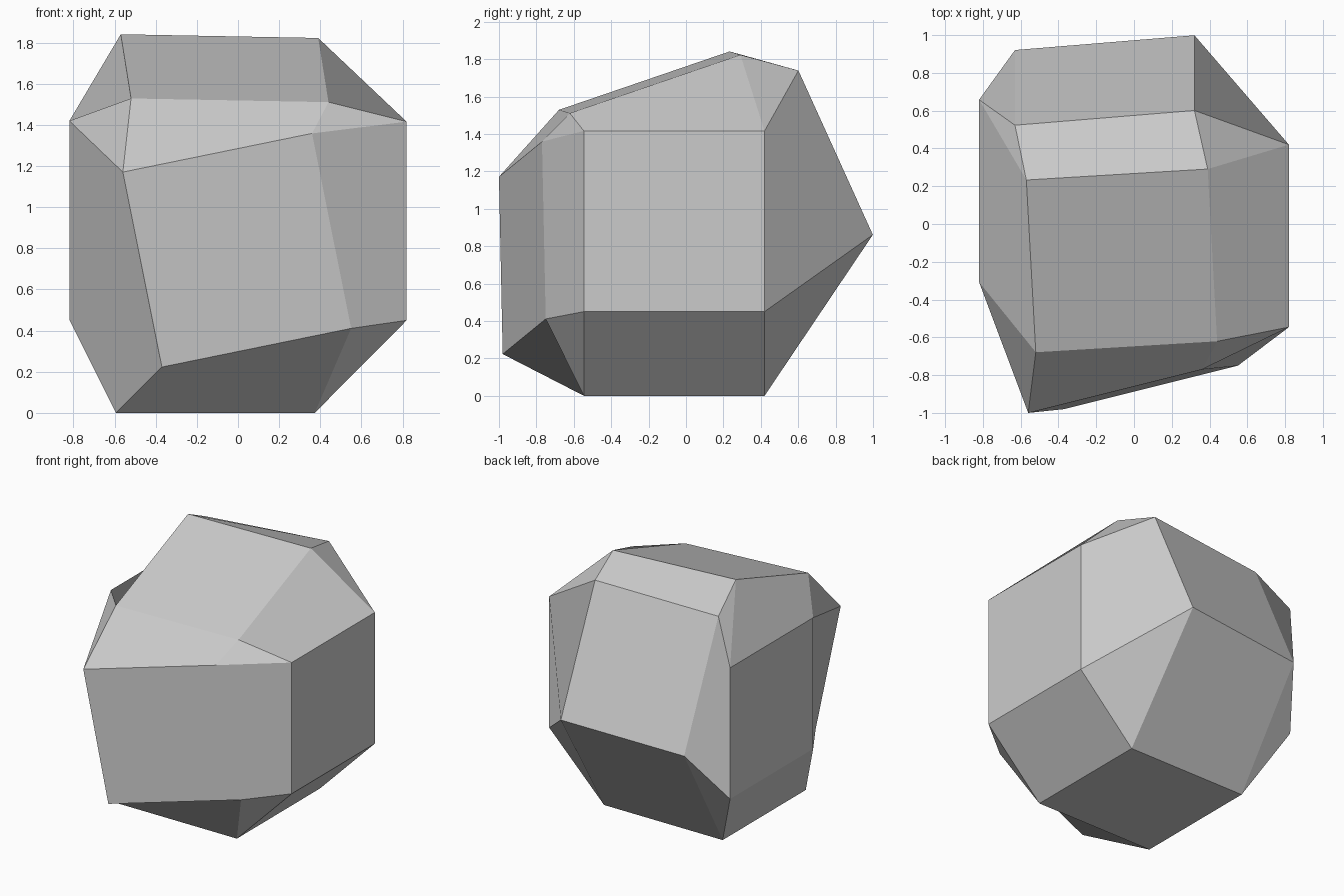
import bpy
import bmesh
from itertools import product
from mathutils import Vector

cube = bpy.data.objects.get("Cube")
if cube:
    bpy.data.objects.remove(cube, do_unlink=True)

# Six tilted square panels: (axis, side) -> centre and two half-edge vectors,
# the vectors running along the other two axes in x, y, z order
H = 0.483
PANELS = {
    (2, 1): ((-.065, -.194, 1.676), (.48, .029, -.009), (-.025, .456, .156)),
    (2, -1): ((-.11, -.063, 0), (H, 0, 0), (0, H, 0)),
    (1, -1): ((-.005, -.875, .791), (.46, .115, .094), (-.095, -.01, .474)),
    (1, 1): ((-.155, .761, 1.279), (.475, .039, .021), (0, -.199, .439)),
    (0, 1): ((.82, -.063, .933), (0, H, 0), (0, 0, H)),
    (0, -1): ((-.82, .175, .937), (0, H, 0), (0, 0, H)),
}

bm = bmesh.new()
corners = {}


def others(axis):
    return [a for a in range(3) if a != axis]


def direction(axis, side):
    v = Vector((0, 0, 0))
    v[axis] = side
    return v


def corner(axis, signs):
    """Vertex of the panel on this axis that belongs to a cube corner."""
    return corners[axis, tuple(signs)]


def add_face(verts, outward):
    """Make a face, keeping its first vertex and turning it outward."""
    face = bm.faces.new(verts)
    face.normal_update()
    if face.normal.dot(outward) < 0:
        bm.faces.remove(face)
        bm.faces.new([verts[0]] + verts[:0:-1])


# Panel corners
for signs in product((-1, 1), repeat=3):
    for axis in range(3):
        c, u, v = (Vector(p) for p in PANELS[axis, signs[axis]])
        a, b = others(axis)
        corners[axis, signs] = bm.verts.new(c + u * signs[a] + v * signs[b])

# Square panels
for axis, side in PANELS:
    a, b = others(axis)
    ring = []
    for sa, sb in ((-1, -1), (1, -1), (1, 1), (-1, 1)):
        s = [side] * 3
        s[a], s[b] = sa, sb
        ring.append(corner(axis, s))
    add_face(ring, direction(axis, side))

# Bridging quads along the twelve edges
for p, q in ((0, 1), (0, 2), (1, 2)):
    r = 3 - p - q
    for sp, sq in product((-1, 1), repeat=2):
        n_p, n_q = direction(p, sp), direction(q, sq)
        turn = int(n_p.cross(n_q)[r])
        end, start = [0] * 3, [0] * 3
        for s, sr in ((end, turn), (start, -turn)):
            s[p], s[q], s[r] = sp, sq, sr
        add_face([corner(p, end), corner(p, start),
                  corner(q, start), corner(q, end)], n_p + n_q)

# Corner triangles
for signs in product((-1, 1), repeat=3):
    add_face([corner(axis, signs) for axis in range(3)], Vector(signs))

mesh = bpy.data.meshes.new("faceted_rock")
bm.to_mesh(mesh)
bm.free()

# Plain grey stone
grey = bpy.data.materials.new("light_grey")
grey.use_nodes = True
colour = (0.6, 0.6, 0.6, 1)
grey.diffuse_color = colour
grey.node_tree.nodes["Principled BSDF"].inputs["Base Color"].default_value = colour
mesh.materials.append(grey)

rock = bpy.data.objects.new("faceted_rock", mesh)
bpy.context.collection.objects.link(rock)
